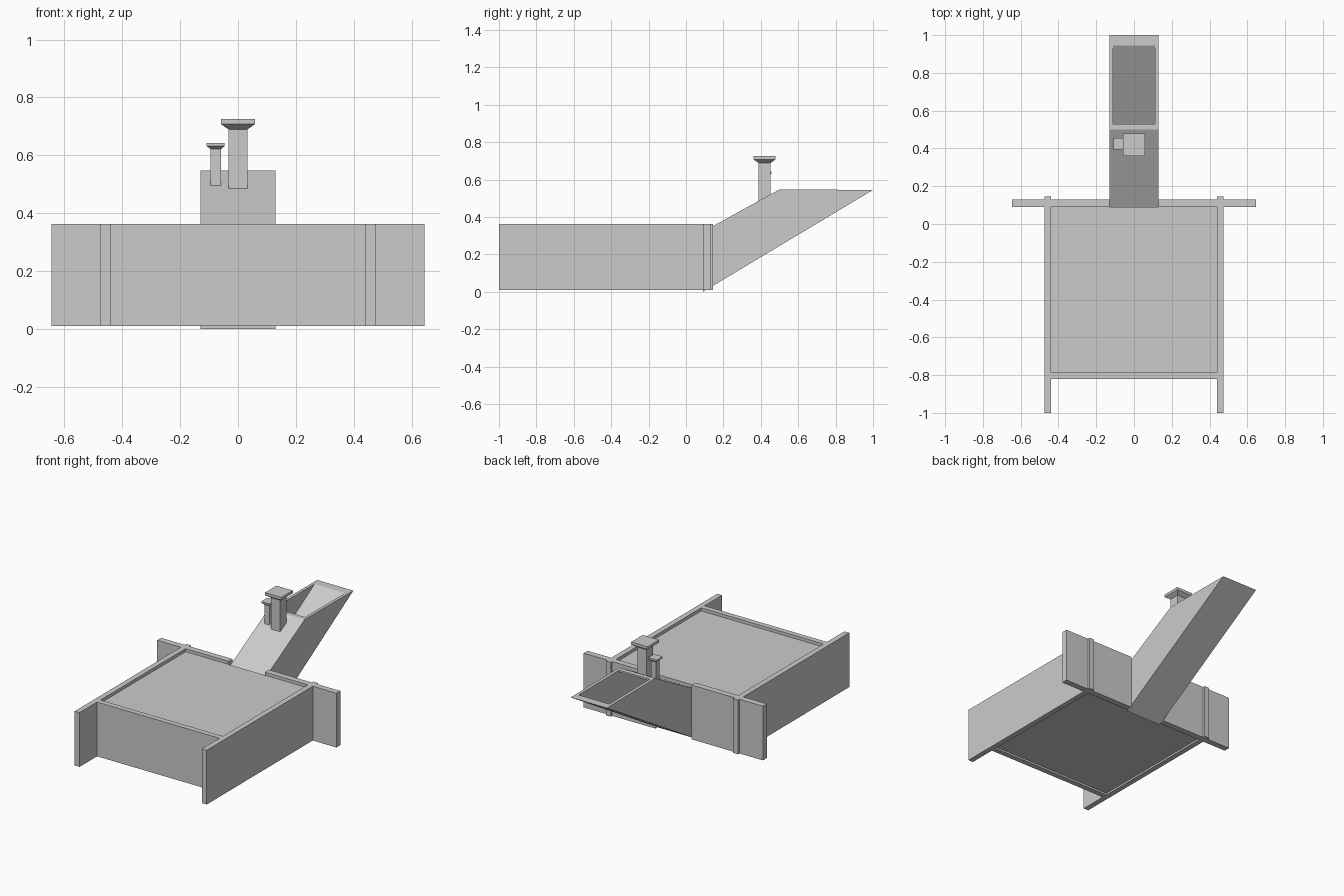
import bpy, bmesh

if "Cube" in bpy.data.objects:
    bpy.data.objects.remove(bpy.data.objects["Cube"])


def finish(name, bm):
    bmesh.ops.recalc_face_normals(bm, faces=bm.faces)
    mesh = bpy.data.meshes.new(name)
    bm.to_mesh(mesh)
    bm.free()
    obj = bpy.data.objects.new(name, mesh)
    bpy.context.collection.objects.link(obj)
    return obj


def loft(name, rings):
    """Closed solid through rings of equal point count."""
    bm = bmesh.new()
    vs = [[bm.verts.new(p) for p in ring] for ring in rings]
    n = len(vs[0])
    for a, b in zip(vs, vs[1:]):
        for i in range(n):
            bm.faces.new((a[i], a[(i + 1) % n], b[(i + 1) % n], b[i]))
    bm.faces.new(vs[0])
    bm.faces.new(vs[-1])
    return finish(name, bm)


def rect(x0, x1, y0, y1, z):
    return [(x0, y0, z), (x1, y0, z), (x1, y1, z), (x0, y1, z)]


def box(name, x0, x1, y0, y1, z0, z1):
    return loft(name, [rect(x0, x1, y0, y1, z0), rect(x0, x1, y0, y1, z1)])


def prism(name, profile, x0, x1):
    """Extrude a side (y, z) profile across x."""
    return loft(name, [[(x, y, z) for y, z in profile] for x in (x0, x1)])


Z0, Z1 = 0.01, 0.363

# Basin: fill, front wall, side walls and rear wings
box("basin_fill", -0.44, 0.44, -0.785, 0.09, 0.022, 0.343)
box("front_wall", -0.44, 0.44, -0.82, -0.785, Z0, Z1)
for side, s in (("left", -1), ("right", 1)):
    def span(a, b):
        return sorted((s * a, s * b))
    box(side + "_wall", *span(0.44, 0.475), -1.0, 0.145, Z0, Z1)
    box(side + "_rear_wing_inner", *span(0.13, 0.44), 0.09, 0.13, Z0, Z1)
    box(side + "_rear_wing_outer", *span(0.475, 0.645), 0.09, 0.13, Z0, Z1)
    # Chute side plates
    prism(side + "_chute_side",
          [(0.09, 0.0), (1.0, 0.545), (0.50, 0.548), (0.09, 0.322)],
          *span(0.11, 0.13))

# Chute floor and roof, leaving the upper mouth open
prism("chute_floor", [(0.09, 0.0), (1.0, 0.545), (0.945, 0.545), (0.09, 0.033)], -0.11, 0.11)
prism("chute_roof", [(0.09, 0.322), (0.50, 0.548), (0.53, 0.548), (0.53, 0.536), (0.09, 0.294)],
      -0.11, 0.11)


# Flared square posts standing on the sloping roof
def post(name, cx, cy, r, cap, neck, flare, top):
    foot = [(x, y, 0.322 + (y - 0.09) * 0.551 - 0.004)
            for x, y, _ in rect(cx - r, cx + r, cy - r, cy + r, 0)]
    rings = [foot]
    for h, z in ((r, neck), (cap, flare), (cap, top)):
        rings.append(rect(cx - h, cx + h, cy - h, cy + h, z))
    loft(name, rings)


post("large_post", 0.0, 0.42, 0.033, 0.059, 0.69, 0.708, 0.726)
post("small_post", -0.077, 0.425, 0.018, 0.031, 0.622, 0.632, 0.643)
